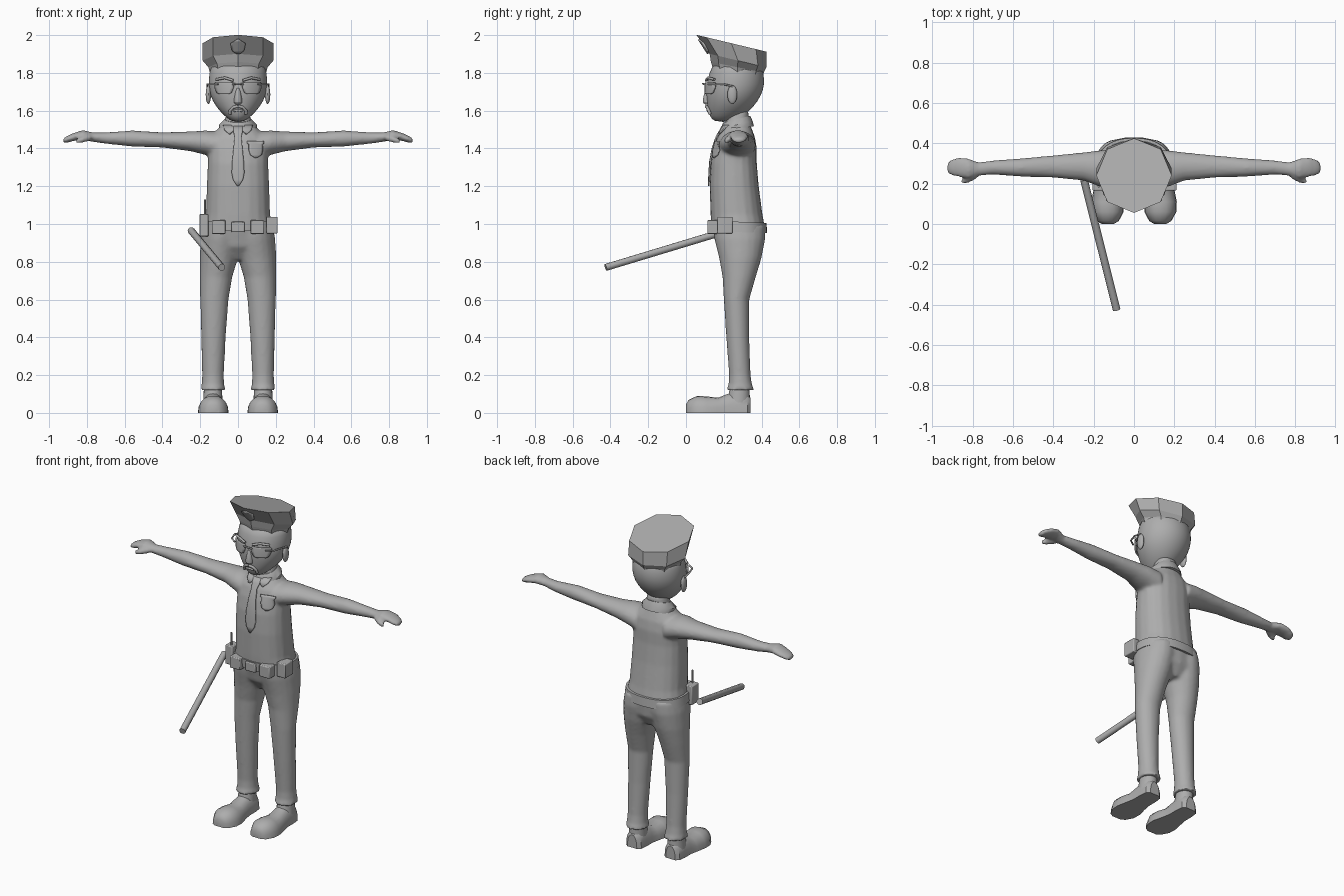
import bpy, bmesh
from math import sin, cos, pi, copysign
from mathutils import Vector

if "Cube" in bpy.data.objects:
    bpy.data.objects.remove(bpy.data.objects["Cube"])

grey = bpy.data.materials.new("plain_grey")
grey.use_nodes = True
tone = (.42, .42, .42, 1)
grey.diffuse_color = tone
grey.node_tree.nodes["Principled BSDF"].inputs["Base Color"].default_value = tone


def add_object(name, mesh, smooth=True):
    mesh.materials.clear()
    mesh.materials.append(grey)
    ob = bpy.data.objects.new(name, mesh)
    bpy.context.collection.objects.link(ob)
    if smooth:
        bpy.ops.object.select_all(action='DESELECT')
        ob.select_set(True)
        bpy.context.view_layer.objects.active = ob
        bpy.ops.object.shade_smooth_by_angle(angle=.7)
    return ob


def finish(name, bm, smooth=True):
    bmesh.ops.recalc_face_normals(bm, faces=bm.faces)
    mesh = bpy.data.meshes.new(name)
    bm.to_mesh(mesh)
    bm.free()
    return add_object(name, mesh, smooth)


def modify(ob, kind, **settings):
    mod = ob.modifiers.new(kind.title(), kind)
    for key, value in settings.items():
        setattr(mod, key, value)


def loft(bm, axis, rings, sides=20, power=2, both=False):
    """Skin rings given as position, two extents across, and an optional slope."""
    for side in ((1, -1) if both else (1,)):
        loops = []
        for at, a0, a1, b0, b1, *slope in rings:
            loop = []
            for i in range(sides):
                angle = 2 * pi * i / sides
                ca, sa = round(cos(angle), 6), round(sin(angle), 6)
                u = copysign(abs(ca) ** (2 / power), ca) * (a1 - a0) / 2
                v = copysign(abs(sa) ** (2 / power), sa) * (b1 - b0) / 2
                a, b = u + (a0 + a1) / 2, v + (b0 + b1) / 2
                t = at + (slope[0] * v if slope else 0)
                x, y, z = {'x': (t, a, b), 'y': (a, t, b), 'z': (a, b, t)}[axis]
                loop.append(bm.verts.new((x * side, y, max(z, 0))))
            loops.append(loop)
        for low, high in zip(loops, loops[1:]):
            for i in range(sides):
                j = (i + 1) % sides
                bm.faces.new((low[i], low[j], high[j], high[i]))
        bm.faces.new(loops[0])
        bm.faces.new(loops[-1])


def lofted(name, axis, rings, smooth=True, **options):
    bm = bmesh.new()
    loft(bm, axis, rings, **options)
    return finish(name, bm, smooth)


def blend(ob, voxel, rounds):
    modify(ob, 'REMESH', mode='VOXEL', voxel_size=voxel, use_smooth_shade=True)
    modify(ob, 'SMOOTH', factor=.5, iterations=rounds)


def box(name, low, high, mirror=False):
    bm = bmesh.new()
    bmesh.ops.create_cube(bm, size=1)
    low, high = Vector(low), Vector(high)
    for v in bm.verts:
        v.co = (low + high) / 2 + v.co * (high - low)
    ob = finish(name, bm)
    modify(ob, 'BEVEL', width=.005, segments=2)
    if mirror:
        modify(ob, 'MIRROR')
    return ob


def ball(name, centre, radii, mirror=False):
    bm = bmesh.new()
    bmesh.ops.create_uvsphere(bm, u_segments=16, v_segments=10, radius=1)
    for v in bm.verts:
        v.co = Vector(centre) + v.co * Vector(radii)
    ob = finish(name, bm)
    if mirror:
        modify(ob, 'MIRROR')


def tube(name, points, radius, mirror=False):
    curve = bpy.data.curves.new(name, 'CURVE')
    curve.dimensions = '3D'
    curve.bevel_depth, curve.bevel_resolution = radius, 3
    curve.use_fill_caps = True
    line = curve.splines.new('POLY')
    line.points.add(len(points) - 1)
    for p, co in zip(line.points, points):
        p.co = (*co, 1)
    helper = bpy.data.objects.new(name + "_path", curve)
    mesh = bpy.data.meshes.new_from_object(helper)
    bpy.data.objects.remove(helper)
    ob = add_object(name, mesh)
    if mirror:
        modify(ob, 'MIRROR')


def plate(name, rows, target, cx=0, gap=.004, mirror=False):
    """Thin plate from rows of height and half width, laid on a front surface."""
    bm = bmesh.new()
    grid = [[bm.verts.new((cx + w * k / 3, -.3, z)) for k in range(-3, 4)] for z, w in rows]
    for low, high in zip(grid, grid[1:]):
        for i in range(6):
            bm.faces.new((low[i], low[i + 1], high[i + 1], high[i]))
    ob = finish(name, bm)
    modify(ob, 'SHRINKWRAP', target=target, wrap_method='PROJECT', use_project_y=True,
           wrap_mode='ABOVE_SURFACE', offset=gap)
    modify(ob, 'SOLIDIFY', thickness=.008, offset=0)
    if mirror:
        modify(ob, 'MIRROR')


# Shirt, neck, arms and hands as one blended body
bm = bmesh.new()
loft(bm, 'z', [(.97, -.185, .185, .135, .42), (1.05, -.17, .17, .13, .405),
               (1.2, -.165, .165, .125, .385), (1.32, -.16, .16, .13, .375),
               (1.4, -.16, .16, .145, .375), (1.46, -.15, .15, .165, .365),
               (1.5, -.11, .11, .19, .35), (1.54, -.07, .07, .21, .335),
               (1.6, -.06, .06, .22, .33)], power=2.3)
loft(bm, 'x', [(.1, .17, .37, 1.34, 1.49), (.17, .185, .365, 1.365, 1.495),
               (.25, .215, .355, 1.385, 1.49), (.4, .23, .34, 1.405, 1.485),
               (.56, .235, .325, 1.41, 1.495), (.7, .245, .315, 1.425, 1.485),
               (.77, .24, .305, 1.435, 1.485), (.82, .225, .325, 1.445, 1.497),
               (.87, .233, .33, 1.44, 1.482), (.905, .24, .32, 1.43, 1.466),
               (.926, .255, .3, 1.428, 1.453)], both=True)
loft(bm, 'x', [(.78, .225, .26, 1.44, 1.475), (.82, .203, .24, 1.43, 1.465),
               (.855, .198, .225, 1.425, 1.45)], both=True, sides=10)
shirt = finish("shirt_and_arms", bm)
blend(shirt, .009, 5)

# Trousers
bm = bmesh.new()
loft(bm, 'z', [(.12, .065, .2, .213, .362), (.15, .073, .193, .225, .35),
               (.2, .075, .19, .228, .342), (.4, .065, .195, .213, .335),
               (.6, .05, .2, .2, .335), (.72, .03, .203, .193, .37),
               (.82, 0, .203, .175, .4), (.92, -.02, .197, .15, .42),
               (.99, -.02, .185, .14, .42)], both=True)
loft(bm, 'z', [(.81, -.08, .08, .22, .37), (.88, -.185, .185, .165, .41),
               (1, -.185, .185, .135, .422)], power=2.3)
blend(finish("trousers", bm), .01, 6)

# Shoes
bm = bmesh.new()
loft(bm, 'y', [(0, .1, .16, -.045, .045), (.015, .075, .185, -.07, .07),
               (.06, .052, .21, -.09, .09), (.11, .05, .212, -.087, .087),
               (.17, .065, .2, -.08, .08), (.22, .075, .19, -.1, .1),
               (.28, .075, .19, -.115, .115), (.325, .08, .185, -.1, .1),
               (.342, .1, .165, -.08, .08)], power=2.3, both=True)
loft(bm, 'z', [(.05, .082, .185, .215, .34), (.14, .085, .18, .235, .335)], both=True)
finish("shoes", bm)

# Head, nose and ears
head = lofted("head", 'z', [(1.54, -.03, .03, .15, .24), (1.57, -.07, .07, .123, .3),
                            (1.62, -.118, .118, .113, .36), (1.68, -.15, .15, .105, .4),
                            (1.74, -.158, .158, .108, .418), (1.8, -.153, .153, .122, .412),
                            (1.87, -.14, .14, .15, .39)], sides=24)
modify(head, 'SUBSURF', levels=1, render_levels=1)
nose = lofted("nose", 'z', [(1.63, -.014, .014, .1, .14), (1.645, -.026, .026, .086, .14),
                            (1.67, -.02, .02, .09, .14), (1.73, -.012, .012, .105, .14)], sides=12)
modify(nose, 'SUBSURF', levels=1, render_levels=1)
ball("ears", (.157, .245, 1.685), (.014, .026, .05), True)

# Glasses, brows and facial hair
plate("lenses", [(1.688, .022), (1.695, .036), (1.72, .046), (1.742, .048), (1.748, .044)],
      head, cx=.068, gap=.01, mirror=True)
tube("glasses_bridge", [(-.03, .096, 1.74), (0, .09, 1.743), (.03, .096, 1.74)], .005)
tube("glasses_temples", [(.105, .118, 1.74), (.145, .145, 1.74), (.163, .2, 1.74),
                         (.163, .25, 1.728)], .005, True)
tube("eyebrows", [(.025, .106, 1.76), (.07, .117, 1.774), (.115, .15, 1.765)], .007, True)
tube("moustache", [(0, .108, 1.623), (.025, .112, 1.618), (.042, .12, 1.6),
                   (.042, .128, 1.582)], .008, True)
tube("mouth", [(-.025, .117, 1.598), (0, .114, 1.602), (.025, .117, 1.598)], .006)

# Faceted cap leaning up at the front
cap = lofted("cap", 'z', [(1.805, -.15, .15, .14, .405, -.2), (1.83, -.157, .157, .132, .412, -.2),
                          (1.865, -.187, .187, .125, .425, -.24),
                          (1.957, -.187, .187, .055, .425, -.24)], smooth=False, sides=8)
plate("cap_badge", [(1.905, .008), (1.92, .03), (1.955, .038), (1.965, .02), (1.975, .006)],
      cap, gap=.007)

# Collar, tie and chest badge
lofted("collar", 'z', [(1.5, -.1, .1, .18, .36, .2), (1.525, -.1, .1, .182, .352, .25),
                       (1.555, -.07, .07, .197, .34, .25)], sides=16)
for side, name in ((1, "left_collar_point"), (-1, "right_collar_point")):
    plate(name, [(1.475, .004), (1.495, .025), (1.52, .03)], shirt, cx=side * .045)
plate("tie", [(1.2, .004), (1.235, .026), (1.27, .033), (1.33, .03), (1.4, .023),
              (1.46, .017), (1.485, .024), (1.515, .024)], shirt, gap=.006)
plate("chest_badge", [(1.35, .006), (1.365, .028), (1.39, .036), (1.42, .036), (1.425, .044),
                      (1.437, .044)], shirt, cx=.092, gap=.006)

# Belt and its equipment
lofted("belt", 'z', [(.957, -.194, .194, .13, .43, -.04), (1.012, -.188, .188, .126, .426, -.04)],
       sides=32, power=2.3)
box("belt_buckle", (-.035, .117, .957), (.035, .14, 1.012))
box("front_pouches", (.065, .113, .948), (.138, .17, 1.02), True)
box("left_side_pouch", (.15, .165, .95), (.21, .247, 1.038))
box("radio", (-.205, .165, .935), (-.155, .235, 1.052))
tube("radio_antenna", [(-.175, .185, 1.04), (-.175, .185, 1.13)], .005)

# Baton
tube("baton", [(-.248, .22, .965), (-.086, -.425, .77)], .019)
